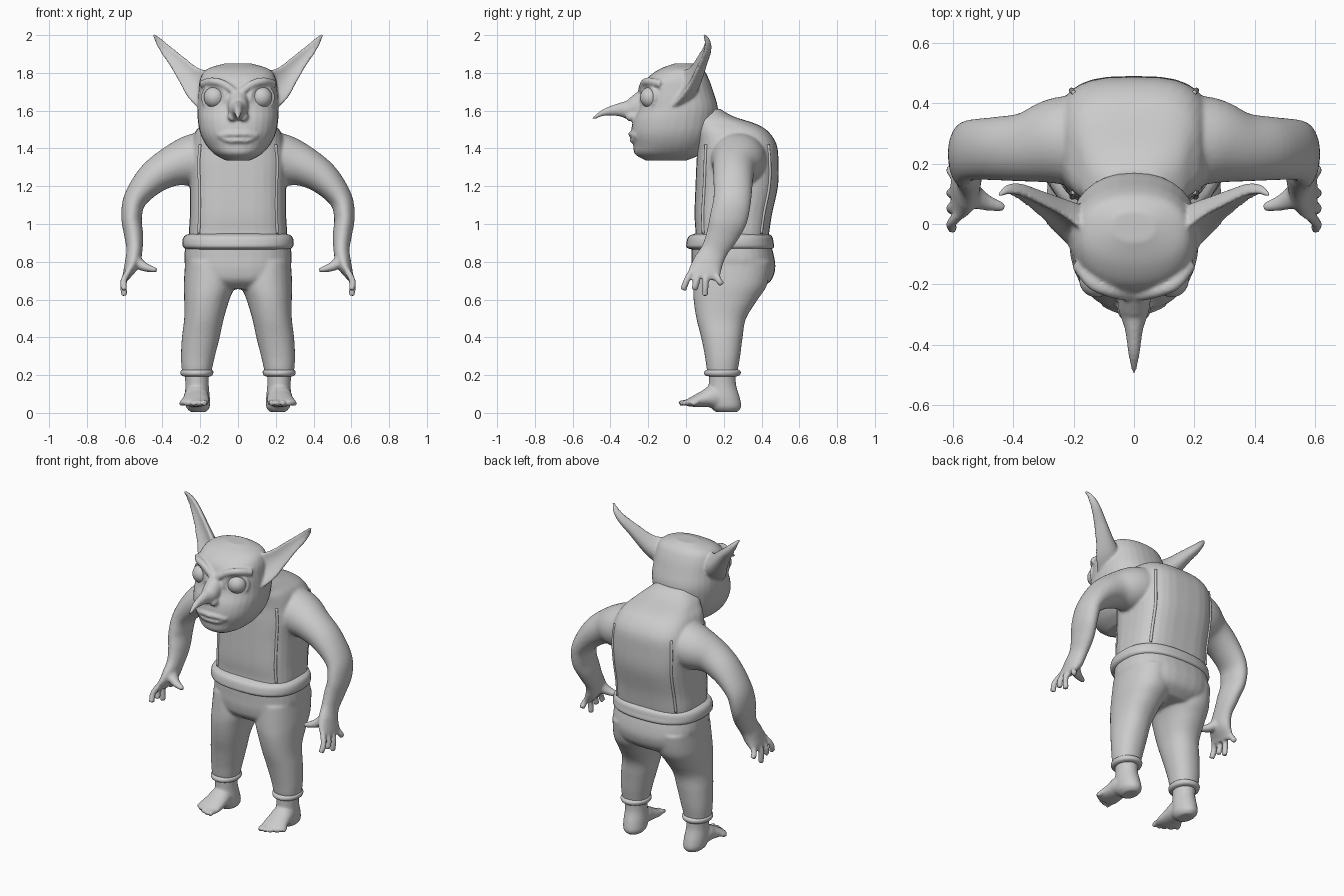
import bpy
import bmesh
import math
from mathutils import Vector

cube = bpy.data.objects.get("Cube")
if cube:
    bpy.data.objects.remove(cube, do_unlink=True)

AXIS_X, AXIS_Y, AXIS_Z = Vector((1, 0, 0)), Vector((0, 1, 0)), Vector((0, 0, 1))

clay = bpy.data.materials.new("clay_grey")
clay.use_nodes = True
clay.diffuse_color = (.6, .6, .6, 1)
clay.node_tree.nodes["Principled BSDF"].inputs["Base Color"].default_value = clay.diffuse_color
clay.node_tree.nodes["Principled BSDF"].inputs["Roughness"].default_value = .7


def smooth_rows(rows, steps=5):
    """Catmull-Rom interpolation of every value in the rows."""
    result = []
    last = len(rows) - 1
    for i in range(last):
        quads = list(zip(rows[max(i - 1, 0)], rows[i], rows[i + 1], rows[min(i + 2, last)]))
        for s in range(steps):
            t = s / steps
            result.append([b + .5 * t * (c - a + t * (2 * a - 5 * b + 4 * c - d
                           + t * (3 * (b - c) + d - a))) for a, b, c, d in quads])
    result.append(list(rows[-1]))
    return result


def slab(z, front, back, half_width, x=0):
    """Level cross-section given by its front, back and half width."""
    return (x, (front + back) / 2, z, half_width, (back - front) / 2)


def tube(points, radius):
    """Round cross-sections of one radius along some points."""
    return [(*p, radius, radius) for p in points]


def loft(bm, rows, ref=None, power=2, bend=0, mirror=False, sides=32):
    """Skin superellipse sections: level ones, or square to the path when ref is given."""
    rows = smooth_rows(rows)
    centres = [Vector(r[:3]) for r in rows]
    for sign in ((1, -1) if mirror else (1,)):
        rings = []
        for i, (centre, row) in enumerate(zip(centres, rows)):
            u, v = AXIS_X, AXIS_Y
            if ref:
                along = centres[min(i + 1, len(rows) - 1)] - centres[max(i - 1, 0)]
                u = ref.cross(along).normalized()
                v = along.cross(u).normalized()
            ring = []
            for k in range(sides):
                angle = math.tau * k / sides
                c, s = math.cos(angle), math.sin(angle)
                a = math.copysign(abs(c) ** (2 / power), c)
                b = math.copysign(abs(s) ** (2 / power), s)
                p = centre + u * row[3] * a + v * (row[4] * b - bend * row[3] * a * a)
                ring.append(bm.verts.new((p.x * sign, p.y, p.z)))
            rings.append(ring)
        for low, high in zip(rings, rings[1:]):
            for k in range(sides):
                n = (k + 1) % sides
                bm.faces.new((low[k], low[n], high[n], high[k]))
        bm.faces.new(rings[0])
        bm.faces.new(rings[-1])


def finish(name, bm, voxel=None):
    """Turn the bmesh into an object, fusing its pieces into one skin."""
    bmesh.ops.recalc_face_normals(bm, faces=bm.faces[:])
    mesh = bpy.data.meshes.new(name)
    bm.to_mesh(mesh)
    bm.free()
    mesh.materials.append(clay)
    mesh.shade_smooth()
    obj = bpy.data.objects.new(name, mesh)
    bpy.context.collection.objects.link(obj)
    if voxel:
        remesh = obj.modifiers.new("fuse", 'REMESH')
        remesh.mode = 'VOXEL'
        remesh.voxel_size = voxel
        remesh.use_smooth_shade = True
        relax = obj.modifiers.new("relax", 'SMOOTH')
        relax.factor = .5
        relax.iterations = 3
    return obj


# Hunched torso with arms and hands
torso = [slab(.88, .04, .43, .255), slab(.95, .05, .44, .26), slab(1.05, .045, .455, .255),
         slab(1.2, .05, .487, .255), slab(1.32, .055, .49, .26), slab(1.42, .06, .48, .25),
         slab(1.49, .05, .435, .225), slab(1.53, .04, .37, .19), slab(1.57, 0, .25, .15),
         slab(1.61, -.02, .18, .1)]
arm = [(.12, .28, 1.36, .14, .15), (.25, .275, 1.335, .135, .145), (.36, .255, 1.3, .105, .115),
       (.46, .25, 1.235, .085, .105), (.545, .245, 1.13, .062, .1), (.563, .225, 1.03, .054, .1),
       (.552, .19, .94, .05, .085), (.548, .15, .86, .042, .07), (.56, .115, .79, .04, .08),
       (.585, .095, .735, .024, .085), (.59, .09, .71, .015, .07)]
bm = bmesh.new()
loft(bm, torso, power=3)
loft(bm, arm, AXIS_Y, mirror=True)
for base_y, tip_y, tip_z in ((.03, -.015, .65), (.07, .045, .65), (.11, .1, .62), (.15, .19, .68)):
    middle = (.605, base_y * .4 + tip_y * .6, .7)
    loft(bm, tube([(.58, base_y, .75), middle, (.602, tip_y, tip_z)], .017), AXIS_X, mirror=True)
thumb = [(.56, .11, .82, .035, .05), (.5, .075, .775, .025, .03), (.43, .055, .755, .012, .014)]
loft(bm, thumb, AXIS_Y, mirror=True)
finish("torso_and_arms", bm, .009)

# Vest seams running up the front and back
bm = bmesh.new()
for side in (-1, 1):
    points = []
    for _, y, z, width, depth in torso[1:6]:
        x = .8 * width
        points.append((x, y + side * depth * (1 - .8 ** 3) ** (1 / 3), z))
    loft(bm, tube(points, .008), AXIS_X, mirror=True, sides=10)
finish("vest_seams", bm)

# Head with ears, nose, brows, eyelids and lips
head = [slab(1.335, -.21, 0, .06), slab(1.37, -.27, .08, .125), slab(1.42, -.28, .12, .17),
        slab(1.48, -.29, .15, .2), slab(1.55, -.28, .165, .213), slab(1.62, -.25, .168, .215),
        slab(1.7, -.235, .145, .21), slab(1.77, -.205, .12, .2), slab(1.82, -.14, .09, .165),
        slab(1.85, -.06, .04, .07)]
ear = [(.14, -.01, 1.69, .1, .05), (.2, .03, 1.73, .085, .04), (.255, .06, 1.78, .062, .03),
       (.32, .09, 1.855, .043, .024), (.38, .115, 1.92, .03, .02), (.42, .115, 1.968, .019, .015),
       (.448, .095, 2.005, .006, .006)]
nose = [(0, -.2, 1.67, .06, .055), (0, -.28, 1.61, .058, .052), (0, -.35, 1.605, .036, .03),
        (0, -.43, 1.592, .019, .019), (0, -.495, 1.557, .006, .006)]
brow = [(.02, -.235, 1.7), (.08, -.222, 1.742), (.14, -.195, 1.755), (.19, -.13, 1.74)]
bm = bmesh.new()
loft(bm, head, power=2.3)
loft(bm, ear, AXIS_Y, bend=.6, mirror=True)
loft(bm, nose, AXIS_X)
loft(bm, tube(brow, .021), AXIS_Z, mirror=True)
eyelid = []
for k in range(13):
    c, s = math.cos(math.tau * k / 12), math.sin(math.tau * k / 12)
    eyelid.append((.125 + .06 * c, -.197 + .035 * c, 1.67 + .058 * s))
loft(bm, tube(eyelid, .012), AXIS_Y, mirror=True, sides=12)
nostril = [(.02, -.26, 1.59), (.035, -.285, 1.57), (.02, -.305, 1.565)]
loft(bm, tube(nostril, .022), AXIS_Z, mirror=True)
for z, y in ((1.476, -.292), (1.444, -.286)):
    lip = [(-.01, y, z), (.05, y + .008, z), (.1, y + .03, 1.467)]
    loft(bm, tube(lip, .014), AXIS_Z, mirror=True, sides=16)
finish("head", bm, .008)

# Bulging eyes
bm = bmesh.new()
for x in (-.125, .125):
    made = bmesh.ops.create_uvsphere(bm, u_segments=32, v_segments=20, radius=.056)
    bmesh.ops.translate(bm, verts=made["verts"], vec=(x, -.187, 1.67))
finish("eyes", bm)

# Trousers: seat and two tapering legs
seat = [slab(.655, .1, .39, .17), slab(.7, .045, .45, .255), slab(.76, .03, .472, .275),
        slab(.82, .03, .468, .285), slab(.91, .03, .445, .275)]
leg = [slab(.8, .05, .45, .13, .15), slab(.68, .04, .43, .135, .152), slab(.6, .04, .38, .12, .165),
       slab(.5, .055, .318, .105, .18), slab(.4, .08, .3, .1, .197), slab(.3, .1, .287, .09, .212),
       slab(.23, .11, .275, .08, .218), slab(.205, .12, .27, .075, .218)]
bm = bmesh.new()
loft(bm, seat, power=2.5)
loft(bm, leg, power=2.2, mirror=True)
finish("trousers", bm, .01)

# Rolled waistband and trouser cuffs
band = [slab(.86, .05, .43, .25), slab(.875, .005, .465, .288), slab(.905, .003, .463, .295),
        slab(.935, .015, .455, .285), slab(.95, .05, .43, .255)]
cuff = [slab(.192, .13, .26, .065, .218), slab(.2, .1, .285, .083, .218),
        slab(.222, .1, .288, .086, .218), slab(.235, .13, .26, .065, .218)]
bm = bmesh.new()
loft(bm, band, power=2.5)
loft(bm, cuff, mirror=True)
finish("waistband_and_cuffs", bm)

# Bare feet with toes
ankle = [slab(.004, .16, .27, .04, .21), slab(.03, .13, .292, .062, .212),
         slab(.08, .115, .285, .066, .215), slab(.15, .12, .265, .062, .217),
         slab(.22, .12, .265, .065, .218)]
foot = [(.215, .22, .065, .05, .055), (.22, .15, .085, .062, .065), (.222, .1, .075, .046, .068),
        (.228, .04, .06, .029, .075), (.232, .005, .052, .018, .07)]
bm = bmesh.new()
loft(bm, ankle, mirror=True)
loft(bm, foot, AXIS_X, mirror=True)
for k in range(5):
    x = .175 + .03 * k
    tip = -.035 + .004 * k * k
    toe = [(x, .05, .055), (x, tip + .025, .056), (x + .005, tip, .047)]
    loft(bm, tube(toe, .014), AXIS_X, mirror=True, sides=16)
finish("feet", bm, .008)
